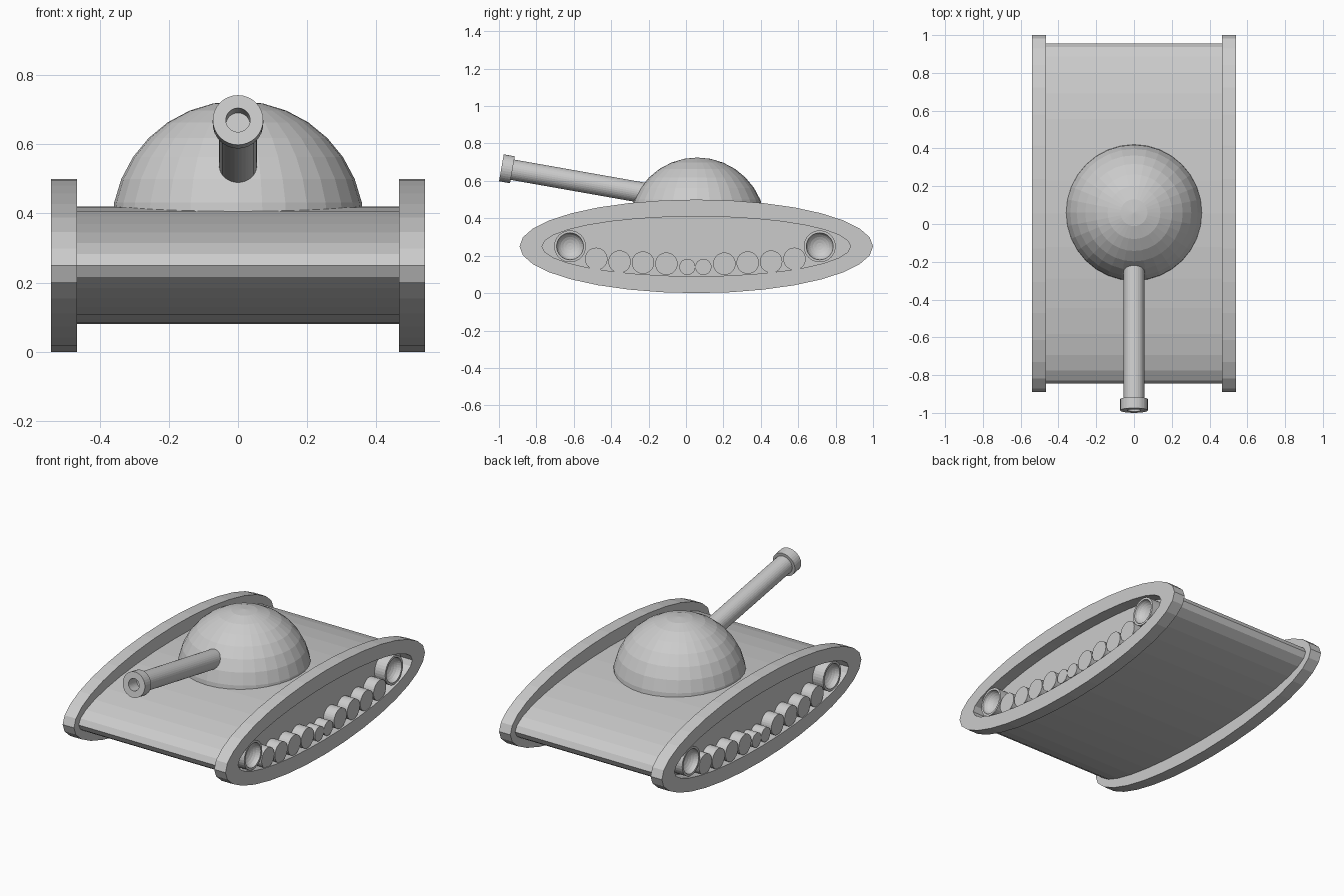
import bpy, bmesh, math
from mathutils import Matrix, Vector

if "Cube" in bpy.data.objects:
    bpy.data.objects.remove(bpy.data.objects["Cube"])

grey = bpy.data.materials.new("plain_grey")
grey.use_nodes = True
GREY = (0.6, 0.6, 0.6, 1)
grey.diffuse_color = GREY
grey.node_tree.nodes["Principled BSDF"].inputs["Base Color"].default_value = GREY


def frame(x_axis, y_axis, origin):
    """Placement whose local z is the axis of the lofted part."""
    x, y = Vector(x_axis), Vector(y_axis)
    m = Matrix((x, y, x.cross(y))).transposed().to_4x4()
    m.translation = Vector(origin)
    return m


def loft(name, rings, place, closed=False, mirror=False, sides=32):
    """Join elliptical rings (half width, half height, distance along axis)."""
    bm = bmesh.new()
    loops = []
    for a, b, h in rings:
        angles = [math.tau * i / sides for i in range(sides)]
        loops.append([bm.verts.new(place @ Vector((a * math.cos(t), b * math.sin(t), h)))
                      for t in angles])
    pairs = list(zip(loops, loops[1:]))
    if closed:
        pairs.append((loops[-1], loops[0]))
    else:
        bm.faces.new(loops[0])
        bm.faces.new(loops[-1])
    for low, high in pairs:
        for i in range(sides):
            j = (i + 1) % sides
            bm.faces.new((low[i], low[j], high[j], high[i]))
    bmesh.ops.remove_doubles(bm, verts=bm.verts, dist=0.0005)
    bmesh.ops.recalc_face_normals(bm, faces=bm.faces)
    mesh = bpy.data.meshes.new(name)
    bm.to_mesh(mesh)
    bm.free()
    mesh.materials.append(grey)
    obj = bpy.data.objects.new(name, mesh)
    bpy.context.collection.objects.link(obj)
    if mirror:
        obj.modifiers.new("both_sides", "MIRROR")
    return obj


def across(y, z):
    """Axis running sideways through the vehicle."""
    return frame((0, 1, 0), (0, 0, 1), (0, y, z))


def round_rings(profile):
    return [(r, r, h) for r, h in profile]


MID = 0.055    # centre of the body along y
AXLE = 0.25    # height of the body centre
INNER, OUTER = 0.465, 0.54

# Body and the two track hoops
loft("hull", [(0.9, 0.17, -INNER), (0.9, 0.17, INNER)], across(MID, AXLE))
loft("track_hoops", [(0.945, 0.25, INNER), (0.945, 0.25, OUTER),
                     (0.825, 0.16, OUTER), (0.825, 0.16, INNER)],
     across(MID, AXLE), closed=True, mirror=True)

# Large dished wheels at both ends
dish = [(0.072 * math.cos(t), 0.535 - 0.05 * math.sin(t))
        for t in (math.pi / 2 * k / 6 for k in range(7))]
for label, y in (("front", -0.62), ("rear", 0.715)):
    loft(label + "_wheels", round_rings([(0.085, INNER), (0.085, 0.535)] + dish),
         across(y, AXLE), mirror=True)

# Small road wheels following the lower curve
road = [(0.043, 0.14, 0.043), (0.155, 0.157, 0.06), (0.28, 0.163, 0.06),
        (0.405, 0.168, 0.06), (0.53, 0.183, 0.06)]
for n, (offset, z, r) in enumerate(road, 1):
    for label, s in (("front", -1), ("rear", 1)):
        loft(f"{label}_road_wheels_{n}", round_rings([(r, INNER), (r, 0.535)]),
             across(0.05 + s * offset, z), mirror=True)

# Domed turret
R = 0.365
dome = [(R * math.cos(t), R * math.sin(t)) for t in (math.pi / 2 * k / 8 for k in range(9))]
loft("turret_dome", round_rings(dome), frame((1, 0, 0), (0, 1, 0), (0, 0.06, 0.36)))

# Raised gun with a thicker, hollow muzzle
tilt = math.radians(10)
gun = [(0.035, -0.08), (0.035, 0), (0.073, 0), (0.073, -0.06), (0.055, -0.06), (0.055, -0.85)]
loft("gun_barrel", round_rings(gun),
     frame((1, 0, 0), (0, math.sin(tilt), math.cos(tilt)), (0, -0.987, 0.67)))
